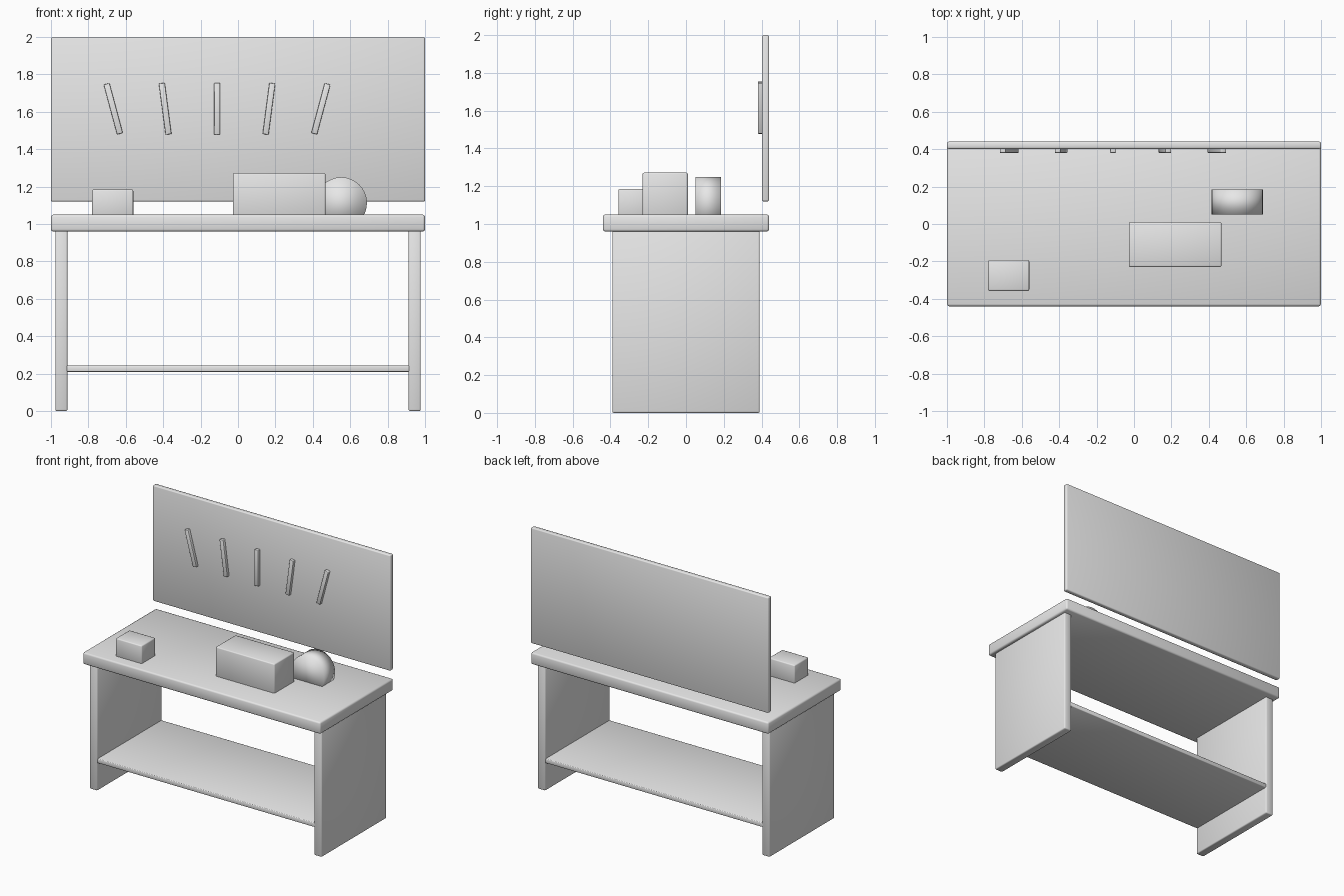
import bpy
import math

if "Cube" in bpy.data.objects:
    bpy.data.objects.remove(bpy.data.objects["Cube"])

grey = bpy.data.materials.new("light_grey")
grey.diffuse_color = (0.8, 0.8, 0.8, 1)
grey.use_nodes = True
grey.node_tree.nodes["Principled BSDF"].inputs["Base Color"].default_value = grey.diffuse_color


def box(name, x, y, z, bevel=0.01, tilt=0.0):
    """Softly bevelled box from its (min, max) extents, tilted about y."""
    bpy.ops.mesh.primitive_cube_add(size=1)
    ob = bpy.context.object
    ob.name = name
    ob.scale = [b - a for a, b in (x, y, z)]
    bpy.ops.object.transform_apply(location=False, rotation=False, scale=True)
    ob.location = [(a + b) / 2 for a, b in (x, y, z)]
    ob.rotation_euler.y = tilt
    mod = ob.modifiers.new("bevel", 'BEVEL')
    mod.width = bevel
    mod.segments = 2
    bpy.ops.object.shade_smooth()
    ob.data.materials.append(grey)
    return ob


# Workbench
box("table_top", (-1, 1), (-0.44, 0.44), (0.96, 1.05), 0.012)
for side, x in (("left", (-0.977, -0.912)), ("right", (0.912, 0.977))):
    box(side + "_leg_panel", x, (-0.39, 0.39), (0, 0.965), 0.008)
box("lower_shelf", (-0.92, 0.92), (-0.385, 0.385), (0.21, 0.243), 0.005)

# Back board with a row of hanging tools fanned left to right
box("tool_board", (-1, 1), (0.402, 0.44), (1.12, 2.0), 0.008)
for i in range(5):
    cx = -0.667 + 0.2775 * i
    box(f"hanging_tool_{i + 1}", (cx - 0.016, cx + 0.016), (0.38, 0.41),
        (1.478, 1.754), 0.004, math.radians(-15 + 7.5 * i))

# Items on the bench
box("small_box", (-0.78, -0.56), (-0.358, -0.192), (1.04, 1.185), 0.008)
box("large_box", (-0.028, 0.468), (-0.23, 0.01), (1.04, 1.272), 0.008)

# Round drum lying along y, partly sunk into the table top
bpy.ops.mesh.primitive_cylinder_add(vertices=32, radius=0.1375, depth=0.135,
                                    location=(0.552, 0.117, 1.1125),
                                    rotation=(math.pi / 2, 0, 0))
drum = bpy.context.object
drum.name = "round_drum"
bpy.ops.object.shade_smooth()
drum.data.materials.append(grey)
